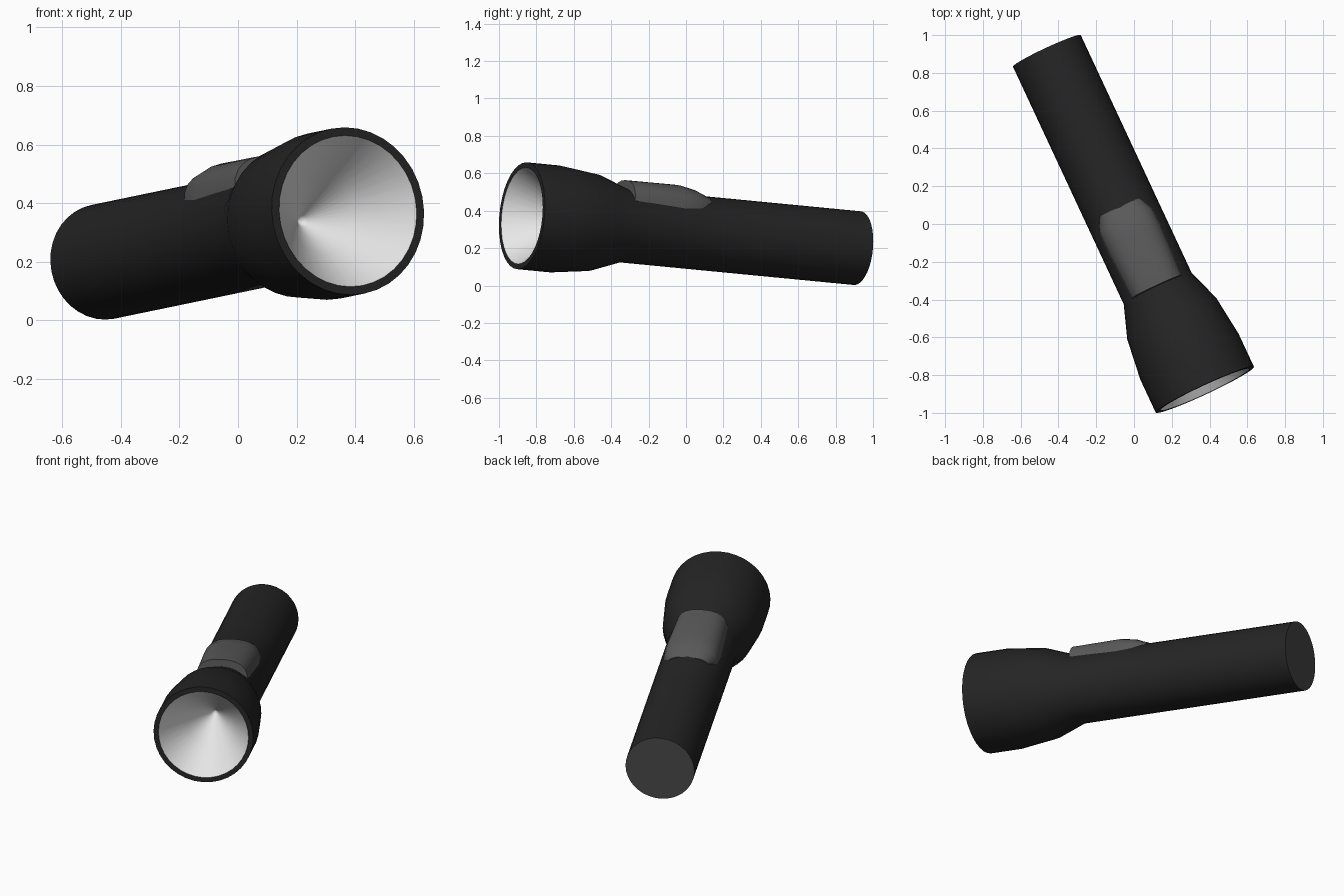
import bpy, bmesh, math
from mathutils import Matrix, Vector

if "Cube" in bpy.data.objects:
    bpy.data.objects.remove(bpy.data.objects["Cube"])

# Frame of the torch: origin at the lens rim, local z runs forward, local y up
yaw, tilt = math.radians(25), math.radians(5)
axis = Vector((math.sin(yaw) * math.cos(tilt), -math.cos(yaw) * math.cos(tilt), math.sin(tilt)))
side = Vector((math.cos(yaw), math.sin(yaw), 0))
up = axis.cross(side)
M = Matrix((side, up, axis)).transposed().to_4x4()
M.translation = Vector((0.375, -0.877, 0.373))
SIDES = 36


def material(name, v):
    m = bpy.data.materials.new(name)
    m.diffuse_color = (v, v, v, 1)
    m.use_nodes = True
    m.node_tree.nodes["Principled BSDF"].inputs["Base Color"].default_value = m.diffuse_color
    return m


black = material("black casing", 0.018)
grey = material("grey switch", 0.10)
cap_grey = material("dark grey cap", 0.075)
white = material("white reflector", 0.8)


def finish(name, bm, mat, angle=40, recalc=True):
    if recalc:
        bmesh.ops.recalc_face_normals(bm, faces=bm.faces)
    me = bpy.data.meshes.new(name)
    bm.to_mesh(me)
    bm.free()
    me.transform(M)
    me.materials.append(mat)
    ob = bpy.data.objects.new(name, me)
    bpy.context.collection.objects.link(ob)
    bpy.ops.object.select_all(action='DESELECT')
    ob.select_set(True)
    bpy.context.view_layer.objects.active = ob
    bpy.ops.object.shade_smooth_by_angle(angle=math.radians(angle))
    return ob


def bridge(bm, rings, closed=True):
    for a, b in zip(rings, rings[1:]):
        n = len(a)
        for i in range(n):
            j = (i + 1) % n
            bm.faces.new((a[i], a[j], b[j], b[i]))


def lathe(name, profile, mat):
    """Revolve (radius, z) points; the profile order keeps normals outward."""
    bm = bmesh.new()
    rings = []
    for r, z in profile:
        rings.append([bm.verts.new((r * math.cos(2 * math.pi * i / SIDES),
                                    r * math.sin(2 * math.pi * i / SIDES), z))
                      for i in range(SIDES)])
    bridge(bm, rings)
    if profile[0][0] == 0 or profile[-1][0] == 0:
        bmesh.ops.remove_doubles(bm, verts=bm.verts, dist=1e-5)
    return finish(name, bm, mat, recalc=False)


# Barrel, flared head and flat rim as one casing
lathe("casing", [(0.198, -1.986), (0.198, -1.3), (0.198, -0.594), (0.26, -0.416),
                 (0.287, -0.194), (0.287, 0.0), (0.259, 0.0)], black)

# Conical reflector inside the head
lathe("reflector", [(0.259, 0.0), (0.13, -0.2), (0.02, -0.37), (0.0, -0.4)], white)

# Flat tail cap
lathe("tail_cap", [(0.0, -1.986), (0.198, -1.986)], cap_grey)

# Raised switch pad lofted along the top of the barrel: (z, half width, top, base)
bm = bmesh.new()
rings = []
for z, hw, top, base in [(-0.59, 0.148, 0.243, 0.12), (-0.89, 0.16, 0.244, 0.11),
                         (-0.985, 0.155, 0.225, 0.11), (-1.055, 0.118, 0.196, 0.145)]:
    ring = []
    for k in range(13):
        a = math.pi * k / 12
        c, s = math.cos(a), max(math.sin(a), 0)
        ring.append(bm.verts.new((hw * math.copysign(abs(c) ** 0.8, c),
                                  base + (top - base) * s ** 0.75, z)))
    rings.append(ring)
bridge(bm, rings)
bm.faces.new(rings[0])
bm.faces.new(rings[-1])
finish("switch_pad", bm, grey)
